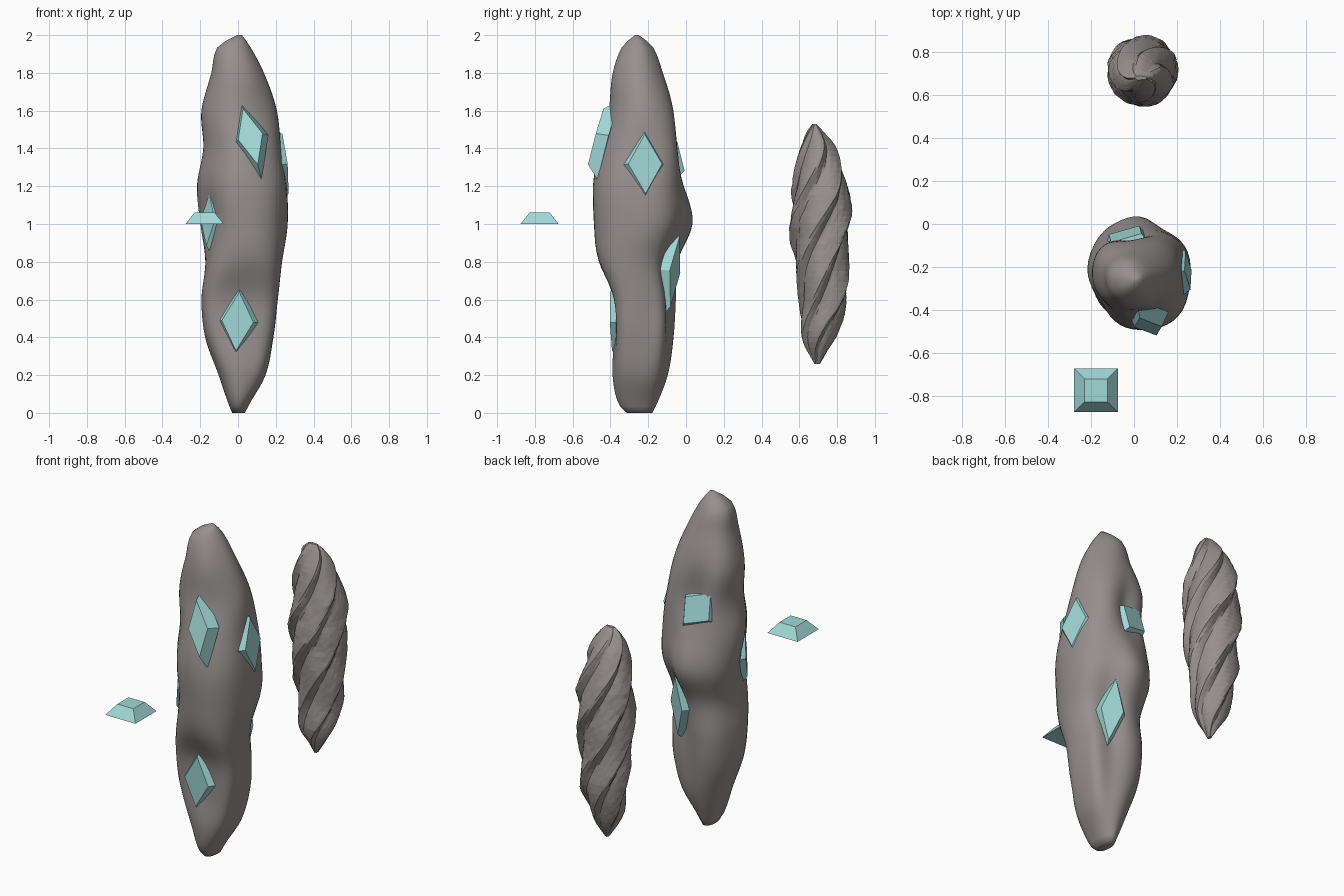
import bpy, bmesh, math
from mathutils import Vector, noise

if "Cube" in bpy.data.objects:
    bpy.data.objects.remove(bpy.data.objects["Cube"])


def material(name, rgb):
    m = bpy.data.materials.new(name)
    m.diffuse_color = (*rgb, 1)
    m.use_nodes = True
    m.node_tree.nodes["Principled BSDF"].inputs["Base Color"].default_value = m.diffuse_color
    return m


ROCK = material("taupe rock", (0.31, 0.277, 0.277))
TEAL = material("pale teal crystal", (0.36, 0.69, 0.68))


def finish(name, bm, mat):
    bmesh.ops.recalc_face_normals(bm, faces=bm.faces)
    me = bpy.data.meshes.new(name)
    bm.to_mesh(me)
    bm.free()
    me.materials.append(mat)
    ob = bpy.data.objects.new(name, me)
    bpy.context.collection.objects.link(ob)
    return ob


def sample(rows, z):
    """Smooth (Catmull-Rom) lookup of the profile row at height z."""
    n = len(rows)
    i = max(k for k in range(n - 1) if rows[k][0] <= z + 1e-9)
    a, b = rows[i], rows[i + 1]
    p, q = rows[max(i - 1, 0)], rows[min(i + 2, n - 1)]
    h = b[0] - a[0]
    t = (z - a[0]) / h
    out = []
    for c in range(1, len(a)):
        m0 = (b[c] - p[c]) / (b[0] - p[0]) * h
        m1 = (q[c] - a[c]) / (q[0] - a[0]) * h
        out.append((2*t**3 - 3*t*t + 1)*a[c] + (t**3 - 2*t*t + t)*m0
                   + (3*t*t - 2*t**3)*b[c] + (t**3 - t*t)*m1)
    return out


def loft(name, rows, rings, segs, shape, twist=0):
    """Skin rings whose x and y extents follow the profile; shape() carves them."""
    bm = bmesh.new()
    z0, z1 = rows[0][0], rows[-1][0]
    loops = []
    for j in range(rings + 1):
        z = z0 + (z1 - z0) * j / rings
        xa, xb, ya, yb = sample(rows, z)
        ring = []
        for i in range(segs):
            t = 2 * math.pi * i / segs + twist * z
            k = shape(t, z)
            ring.append(bm.verts.new(((xa + xb)/2 + k*(xb - xa)/2*math.cos(t),
                                      (ya + yb)/2 + k*(yb - ya)/2*math.sin(t), z)))
        loops.append(ring)
    for a, b in zip(loops, loops[1:]):
        for i in range(segs):
            k = (i + 1) % segs
            bm.faces.new((a[i], a[k], b[k], b[i]))
    bm.faces.new(loops[0][::-1])
    bm.faces.new(loops[-1])
    return finish(name, bm, ROCK)


# tall smooth boulder: z, x min, x max, y min, y max
TALL = [(0, -.03, .035, -.31, -.18), (.05, -.05, .06, -.355, -.155),
        (.2, -.10, .14, -.385, -.10), (.4, -.17, .18, -.385, -.07),
        (.6, -.19, .20, -.405, -.055), (.8, -.175, .225, -.475, -.045),
        (1.0, -.20, .26, -.487, .03), (1.2, -.21, .265, -.487, 0),
        (1.4, -.175, .235, -.455, -.02), (1.6, -.19, .20, -.41, -.055),
        (1.8, -.14, .13, -.385, -.125), (1.94, -.105, .06, -.335, -.18),
        (2.0, -.005, .02, -.27, -.25)]

# hollows holding the crystals, then bulges (negative depth):
# angle (degrees), height, depth, width, half height
DENTS = [(-92, .6, .20, .6, .22), (100, 1.42, .26, .5, .2), (62, .76, .28, .42, .33),
         (208, 1.02, .2, .5, .24), (-75, 1.55, .09, .5, .2), (0, 1.33, .05, .5, .22),
         (-42, .5, -.18, .35, .35), (35, .45, -.14, .3, .3), (222, .5, -.14, .3, .3),
         (135, 1.0, -.05, .4, .5)]


def lumpy(t, z):
    k = 1.03 + .02*math.sin(3*t + 4*z) + .012*math.sin(5*t - 7*z + 1)
    for ang, h, depth, w, hh in DENTS:
        d = (t - math.radians(ang) + math.pi) % (2*math.pi) - math.pi
        k -= depth * math.exp(-(d/w)**2 - ((z - h)/hh)**2)
    return k


tall = loft("tall_boulder", TALL, 60, 48, lumpy)
for p in tall.data.polygons:
    p.use_smooth = True

# shorter boulder with spiral ledges
SPIRAL = [(.26, .03, .05, .68, .71), (.4, -.05, .13, .615, .79),
          (.6, -.09, .17, .60, .855), (.8, -.11, .19, .572, .855),
          (1.0, -.12, .2, .555, .87), (1.2, -.11, .19, .565, .86),
          (1.4, -.08, .14, .60, .79), (1.49, -.04, .10, .64, .725),
          (1.53, .0, .06, .67, .69)]
TWIST = 4.0


def fluted(t, z):
    p = Vector((math.cos(t), math.sin(t), z * 4))
    u = (5 * (t - TWIST*z + .12*noise.noise(p)) / (2*math.pi)) % 1
    # broad flat blade, then a stepped drop into the groove
    saw = u / .78 if u < .78 else 1 - (u - .78) / .22
    return .83 + .24*saw + .05*noise.noise(p * 1.5) + .025*noise.noise(p * 6)


loft("spiral_boulder", SPIRAL, 44, 60, fluted, TWIST)


def crystal(name, centre, normal, along, long, wide, height=.06, top=.62, sunk=.02):
    """Diamond-based frustum lying on a surface, its long axis near 'along'."""
    n = Vector(normal).normalized()
    u = Vector(along)
    u = (u - n * u.dot(n)).normalized()
    v = n.cross(u)
    c = Vector(centre) - n * sunk
    bm = bmesh.new()
    lo, hi = [], []
    for a, b in ((1, 0), (0, 1), (-1, 0), (0, -1)):
        d = u * (a * long) + v * (b * wide)
        lo.append(bm.verts.new(c + d))
        hi.append(bm.verts.new(c + d * top + n * height))
    bm.faces.new(lo[::-1])
    bm.faces.new(hi)
    for i in range(4):
        k = (i + 1) % 4
        bm.faces.new((lo[i], lo[k], hi[k], hi[i]))
    return finish(name, bm, TEAL)


# loose square crystal
crystal("loose_crystal", (-.177, -.775, 1.0), (0, 0, 1), (1, 1, 0),
        .1435, .1435, .06, .53, 0)

# crystals set into the tall boulder
crystal("front_upper_crystal", (.068, -.43, 1.45), (-.05, -.95, .25), (-.26, 0, 1),
        .225, .095, .07, .7)
crystal("front_lower_crystal", (0, -.372, .485), (-.08, -1, -.03), (.06, 0, 1),
        .207, .112, .045, .75)
crystal("right_crystal", (.222, -.22, 1.315), (.95, .12, .1), (0, 0, 1),
        .21, .12, .05, .75)
crystal("left_crystal", (-.135, -.335, 1.02), (-.85, -.55, .05), (.05, 0, 1),
        .195, .10, .05, .7)
crystal("back_lower_crystal", (.093, -.085, .75), (.45, .9, -.1), (-.1, 0, 1),
        .25, .085, .05, .75)
crystal("back_upper_crystal", (-.035, -.075, 1.37), (-.2, .95, .25), (-.7, 0, 1),
        .155, .12, .05, .78)
